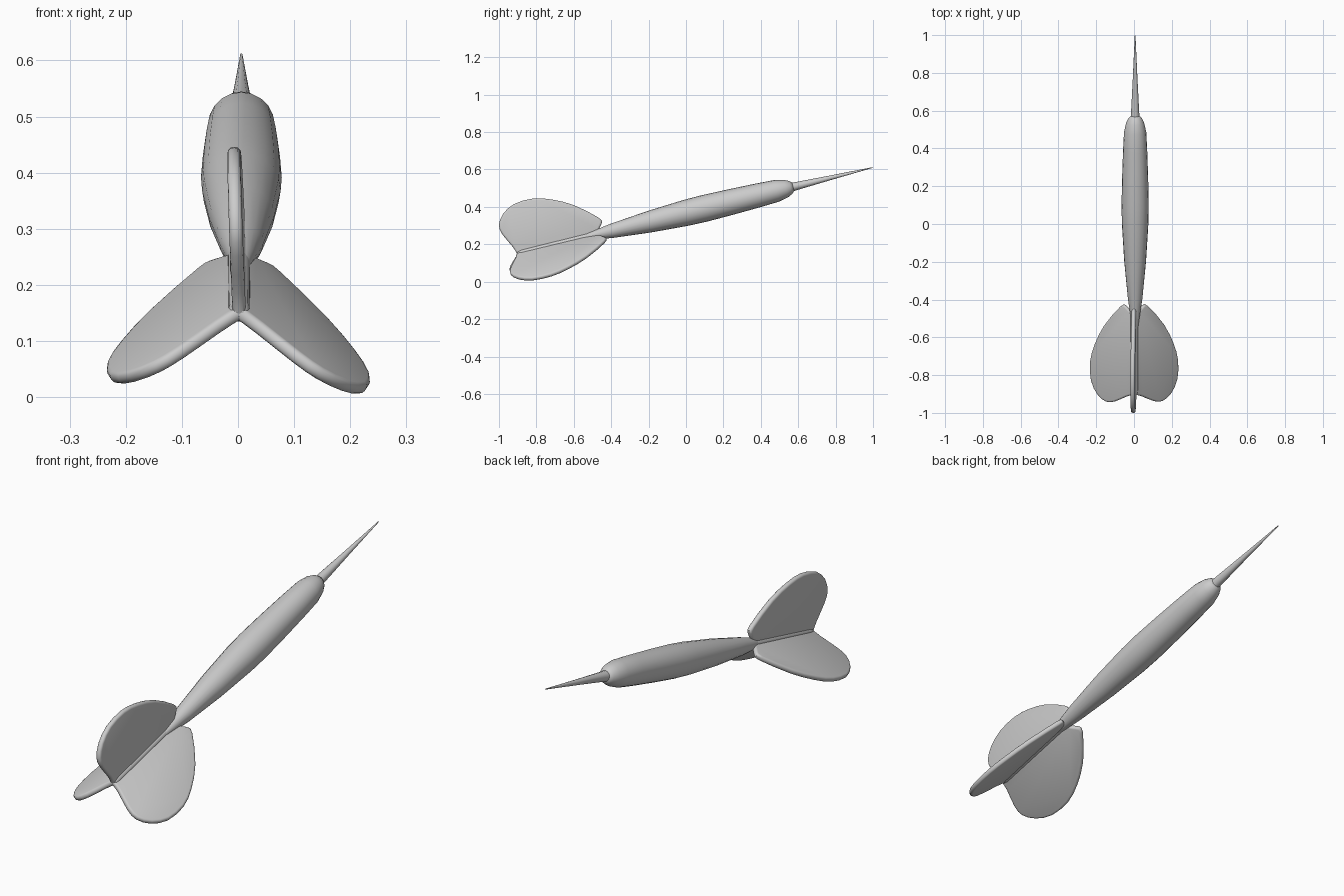
import bpy, bmesh
from math import radians, atan, sin, cos, pi
from mathutils import Matrix, Vector

cube = bpy.data.objects.get("Cube")
if cube:
    bpy.data.objects.remove(cube, do_unlink=True)

# One plain grey for the whole dart
grey = bpy.data.materials.new("plain grey")
grey.use_nodes = True
colour = (0.6, 0.6, 0.6, 1)
grey.diffuse_color = colour
grey.node_tree.nodes["Principled BSDF"].inputs["Base Color"].default_value = colour

# The dart is built along +Y, then pitched nose-up
PITCH = Matrix.Rotation(atan(0.243), 4, 'X')


def finish(name, bm, x, angle=50):
    bmesh.ops.recalc_face_normals(bm, faces=bm.faces)
    bm.transform(Matrix.Translation((x, 0, 0.368)) @ PITCH)
    mesh = bpy.data.meshes.new(name)
    bm.to_mesh(mesh)
    bm.free()
    mesh.materials.append(grey)
    obj = bpy.data.objects.new(name, mesh)
    bpy.context.collection.objects.link(obj)
    bpy.ops.object.select_all(action='DESELECT')
    obj.select_set(True)
    bpy.context.view_layer.objects.active = obj
    bpy.ops.object.shade_smooth_by_angle(angle=radians(angle))


def lathe(name, profile, x, sides=20):
    """Rings of (position along Y, radius), closed at both ends."""
    bm = bmesh.new()
    rings = []
    for s, r in profile:
        rings.append([bm.verts.new((r * cos(2 * pi * i / sides), s, r * sin(2 * pi * i / sides)))
                      for i in range(sides)])
    for a, b in zip(rings, rings[1:]):
        for i in range(sides):
            j = (i + 1) % sides
            bm.faces.new((a[i], a[j], b[j], b[i]))
    bm.faces.new(rings[0])
    bm.faces.new(rings[-1])
    finish(name, bm, x)


def smooth_path(pts):
    """Insert a curved midpoint between each pair of points."""
    p = [Vector(q) for q in pts]
    out = []
    for i in range(len(p) - 1):
        a, b, c, d = p[max(i - 1, 0)], p[i], p[i + 1], p[min(i + 2, len(p) - 1)]
        out += [b, (9 * (b + c) - a - d) / 16]
    return out + [p[-1]]


def fin(name, angle, reach=1.0, half=0.012):
    """Rounded plate standing out from the axis at the given angle."""
    out = Vector((cos(radians(angle)), 0, sin(radians(angle))))
    side = Vector((0, 1, 0)).cross(out) * half
    bm = bmesh.new()
    caps = []
    for sign in (1, -1):
        verts = [bm.verts.new(Vector((0, s, 0)) + out * r * reach + side * sign) for s, r in OUTLINE]
        caps.append(bm.faces.new(verts))
    a, b = (list(f.verts) for f in caps)
    rim = list({e for f in caps for e in f.edges})
    for i in range(len(a)):
        j = (i + 1) % len(a)
        bm.faces.new((a[i], a[j], b[j], b[i]))
    bmesh.ops.recalc_face_normals(bm, faces=bm.faces)
    bmesh.ops.bevel(bm, geom=rim, offset=half * 0.85, segments=3, profile=0.5,
                    affect='EDGES', clamp_overlap=True)
    finish(name, bm, 0.002)


# Barrel with a long tail taper and a short nose shoulder
lathe("barrel", [(-0.64, 0.002), (-0.61, 0.009), (-0.51, 0.023), (-0.41, 0.038), (-0.2, 0.058),
                 (0, 0.070), (0.1, 0.072), (0.25, 0.069), (0.4, 0.064), (0.5, 0.059),
                 (0.55, 0.048), (0.575, 0.036), (0.59, 0.022)], 0.006)

# Needle point
lathe("needle", [(0.56, 0.026), (0.6, 0.022), (0.8, 0.012), (1.027, 0.002)], 0.006, 12)

# Core where the three fins meet
lathe("fin_core", [(-0.93, 0.008), (-0.922, 0.016), (-0.9, 0.019), (-0.5, 0.02)], 0.002)

# Heart-lobed fins
OUTLINE = smooth_path([(-0.50, 0.0), (-0.452, 0.05), (-0.46, 0.085), (-0.573, 0.182),
                       (-0.683, 0.24), (-0.779, 0.268), (-0.883, 0.263), (-0.954, 0.224),
                       (-0.988, 0.17), (-0.98, 0.117), (-0.942, 0.04), (-0.93, 0.0)])
fin("top_fin", 92)
fin("left_fin", -34, 1.03)
fin("right_fin", 210)
